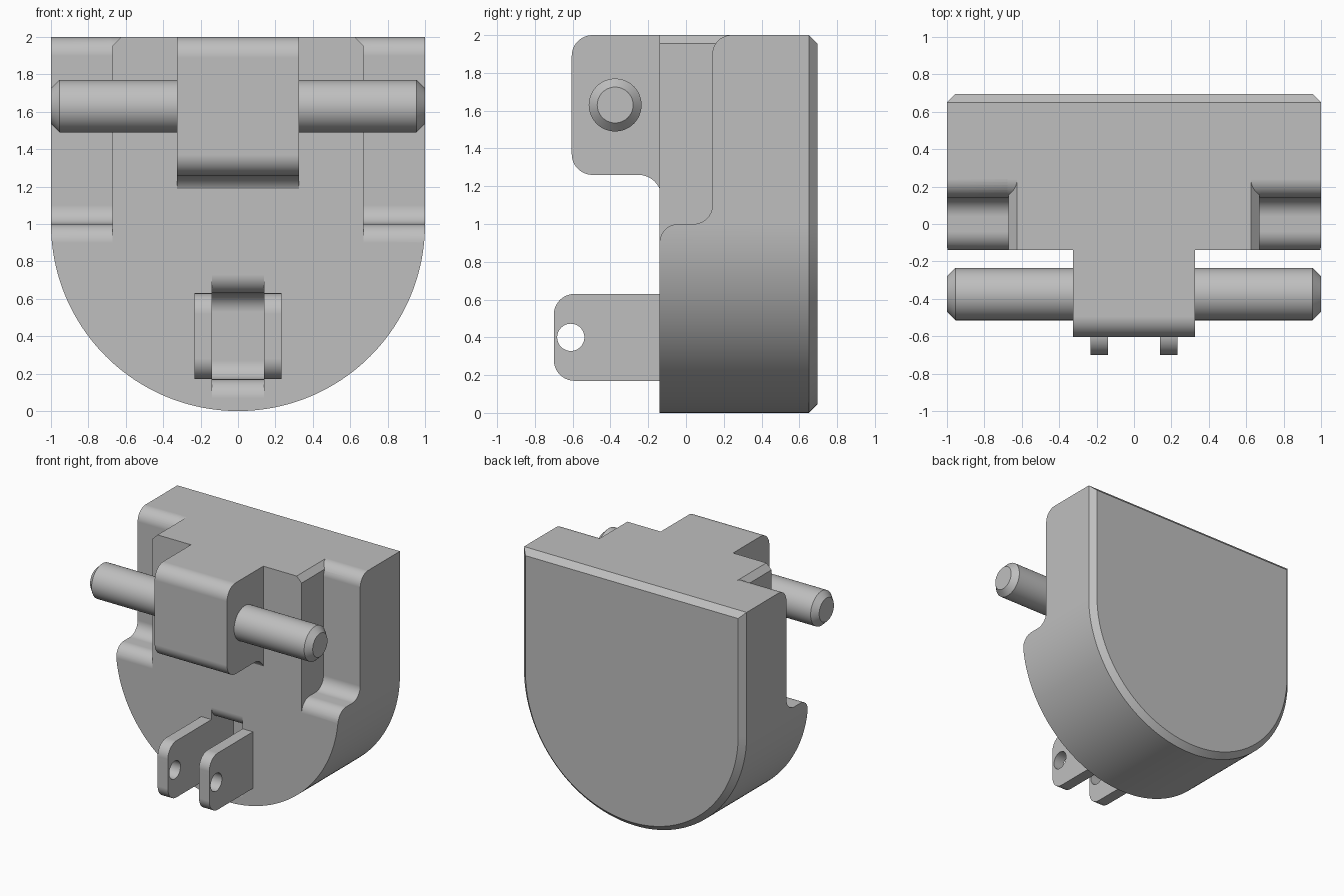
import bpy, bmesh, math
from mathutils import Vector

if "Cube" in bpy.data.objects:
    bpy.data.objects.remove(bpy.data.objects["Cube"])

GREY = (0.52, 0.52, 0.52, 1)
grey = bpy.data.materials.new("plain grey")
grey.use_nodes = True
grey.diffuse_color = GREY
grey.node_tree.nodes["Principled BSDF"].inputs["Base Color"].default_value = GREY

FRONT = -0.14      # front plane of the body
CH = 0.045         # chamfer size
R = 0.1            # fillet radius in the cut-outs


def rounded(corners, steps=10):
    """Turn (a, b, radius) right-angle corners into a rounded outline."""
    pts = []
    for i, (a, b, r) in enumerate(corners):
        p = Vector((a, b))
        if r == 0:
            arc = [p]
        else:
            u = (Vector(corners[i - 1][:2]) - p).normalized()
            v = (Vector(corners[(i + 1) % len(corners)][:2]) - p).normalized()
            arc = []
            for k in range(steps + 1):
                t = k / steps * math.pi / 2
                arc.append(p + r * (u + v - v * math.cos(t) - u * math.sin(t)))
        for q in arc:
            if not pts or (q - pts[-1]).length > 1e-5:
                pts.append(q)
    return pts


def loft(name, loops, cut_plane=None):
    """Skin equal-length loops of points and cap both ends."""
    bm = bmesh.new()
    rings = [[bm.verts.new(p) for p in loop] for loop in loops]
    n = len(rings[0])
    for lower, upper in zip(rings, rings[1:]):
        for i in range(n):
            j = (i + 1) % n
            bm.faces.new((lower[i], lower[j], upper[j], upper[i]))
    bm.faces.new(rings[0])
    bm.faces.new(rings[-1])
    if cut_plane:
        co, no = cut_plane
        bmesh.ops.bisect_plane(bm, geom=bm.verts[:] + bm.edges[:] + bm.faces[:],
                               plane_co=co, plane_no=no, clear_inner=True)
        rim = [e for e in bm.edges if e.is_boundary]
        bmesh.ops.holes_fill(bm, edges=rim, sides=0)
    bmesh.ops.recalc_face_normals(bm, faces=bm.faces)
    mesh = bpy.data.meshes.new(name)
    bm.to_mesh(mesh)
    bm.free()
    mesh.materials.append(grey)
    ob = bpy.data.objects.new(name, mesh)
    bpy.context.collection.objects.link(ob)
    return ob


def prism(name, outline, x0, x1, cut_plane=None):
    """Extrude a (y, z) outline along x."""
    return loft(name, [[(x, y, z) for y, z in outline] for x in (x0, x1)], cut_plane)


def circle(y, z, r, n=48):
    return [(y + r * math.cos(math.tau * i / n), z + r * math.sin(math.tau * i / n))
            for i in range(n)]


def activate(ob):
    bpy.ops.object.select_all(action='DESELECT')
    ob.select_set(True)
    bpy.context.view_layer.objects.active = ob


def carve(ob, cutter):
    activate(ob)
    mod = ob.modifiers.new("cut", 'BOOLEAN')
    mod.operation = 'DIFFERENCE'
    mod.solver = 'EXACT'
    mod.object = cutter
    bpy.ops.object.modifier_apply(modifier=mod.name)
    bpy.data.objects.remove(cutter)


def finish(ob):
    activate(ob)
    bpy.ops.object.shade_smooth_by_angle(angle=math.radians(30))
    mod = ob.modifiers.new("even shading", 'WEIGHTED_NORMAL')
    mod.keep_sharp = True


def d_shape(y, r, n=96):
    """Half circle below, square top."""
    arc = [(-r * math.cos(math.pi * i / n), y, 1 - r * math.sin(math.pi * i / n))
           for i in range(n + 1)]
    return arc + [(r, y, 1 + r), (-r, y, 1 + r)]


# Body with a chamfered back rim
body = loft("body", [d_shape(FRONT, 1), d_shape(0.65, 1), d_shape(0.695, 1 - CH)])

# Stepped side cut-outs, with a small chamfer on their inner top edge
step = rounded([(-0.3, 0.9, 0), (FRONT, 0.9, 0), (FRONT, 1, R), (0.14, 1, R),
                (0.14, 2, R), (0.24, 2, 0), (0.24, 2.1, 0), (-0.3, 2.1, 0)])
for s in (1, -1):
    carve(body, prism("side_cutter", step, s * 0.67, s * 1.1))
    carve(body, prism("chamfer_cutter", step, s * 0.6, s * 0.68,
                      (Vector((s * 0.67, 0, 2 - CH)), Vector((s, 0, 1)))))

# Pocket between the lugs
pocket = rounded([(-0.3, 0.07, 0), (FRONT, 0.07, 0), (FRONT, 0.17, R), (0.14, 0.17, R),
                  (0.14, 0.63, R), (FRONT, 0.63, R), (FRONT, 0.73, 0), (-0.3, 0.73, 0)])
carve(body, prism("pocket_cutter", pocket, -0.14, 0.14))
finish(body)

# Axle block on the upper front
block = rounded([(-0.605, 2, 0.11), (-0.605, 1.26, 0.11), (FRONT, 1.26, 0.11),
                 (-0.13, 1.15, 0), (-0.13, 2, 0)])
finish(prism("axle_block", block, -0.325, 0.325))

# Axle with chamfered ends
axle = []
for x, r in ((-1, 0.14 - CH), (CH - 1, 0.14), (1 - CH, 0.14), (1, 0.14 - CH)):
    axle.append([(x, y, z) for y, z in circle(-0.375, 1.63, r)])
finish(loft("axle", axle))

# Pair of lugs with pin holes
lug = rounded([(FRONT, 0.17, 0), (FRONT, 0.63, 0), (-0.7, 0.63, 0.11), (-0.7, 0.17, 0.11)])
for s, side in ((1, "left"), (-1, "right")):
    ob = prism(side + "_lug", lug, s * 0.14, s * 0.232)
    carve(ob, prism("hole_cutter", circle(-0.61, 0.4, 0.072), s * 0.1, s * 0.3))
    finish(ob)
